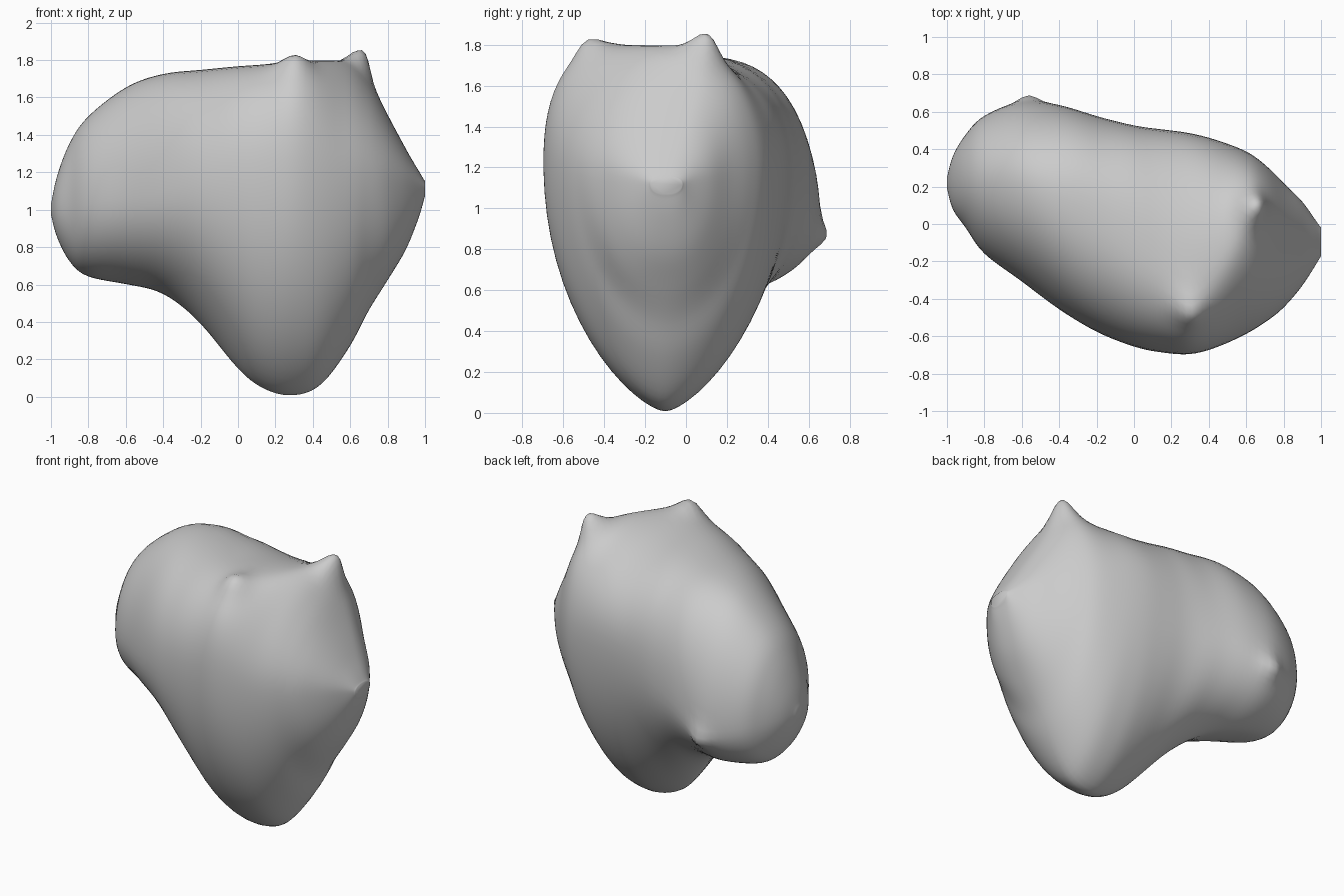
import bpy
import bmesh
import math
from mathutils import Vector

default_cube = bpy.data.objects.get("Cube")
if default_cube:
    bpy.data.objects.remove(default_cube, do_unlink=True)

# Outline stations: x, front y, back y, bottom z, top z, y of crest, y of keel
OUTLINE = [
    (-1, .2, .24, .98, 1.02, .22, .22),
    (-.97, .08, .36, .86, 1.17, .22, .22),
    (-.9, -.02, .48, .72, 1.36, .23, .25),
    (-.8, -.16, .58, .64, 1.5, .23, .28),
    (-.6, -.31, .66, .6, 1.66, .22, .28),
    (-.4, -.46, .64, .55, 1.73, .15, .18),
    (-.2, -.58, .58, .39, 1.75, .05, .05),
    (0, -.66, .53, .14, 1.77, -.1, -.06),
    (.15, -.69, .51, .03, 1.78, -.22, -.1),
    (.3, -.7, .49, 0, 1.8, -.33, -.1),
    (.45, -.66, .45, .06, 1.8, -.2, -.1),
    (.6, -.59, .39, .27, 1.79, 0, -.1),
    (.7, -.53, .32, .46, 1.7, .06, -.1),
    (.8, -.45, .22, .62, 1.51, .02, -.1),
    (.9, -.33, .12, .79, 1.32, -.04, -.1),
    (.97, -.22, .02, .97, 1.2, -.08, -.1),
    (1, -.17, -.02, 1.08, 1.15, -.09, -.1),
]

# Section shape: x, z of front side, z of back side, then the roundness of
# the top front, top back, bottom front and bottom back quarters
SHAPE = [
    (-1, 1, 1, 2, 2, 2, 2),
    (-.6, 1.05, .92, 2.1, 2, 2, 1.5),
    (-.2, 1.13, 1.07, 2.3, 2.4, 1.75, 1.35),
    (0, 1.17, 1.15, 2.4, 2.5, 1.55, 1.25),
    (.3, 1.2, 1.2, 2.5, 2.4, 1.45, 1.45),
    (.67, 1.18, 1.18, 1.8, 1.95, 1.75, 1.85),
    (.85, 1.14, 1.14, 2.2, 2, 2.2, 2.2),
    (1, 1.12, 1.12, 2.3, 2.2, 2.3, 2.3),
]

# Small raised points: position, push and radius
PEAKS = [
    (Vector((.29, -.46, 1.78)), Vector((.01, -.02, .05)), .09),
    (Vector((.65, .08, 1.75)), Vector((.02, .02, .1)), .09),
    (Vector((-.56, .66, .87)), Vector((0, .04, -.01)), .07),
]

STEPS = 5
SIDES = 64


def smooth_station(index, t):
    """Blend neighbouring outline stations along a smooth curve."""
    last = len(OUTLINE) - 1
    before, start, end, after = (
        OUTLINE[min(max(index + offset, 0), last)] for offset in (-1, 0, 1, 2))
    result = []
    for a, b, c, d in zip(before, start, end, after):
        tangent_in, tangent_out = (c - a) / 2, (d - b) / 2
        rise = t * t * (3 - 2 * t)
        result.append(b + (c - b) * rise
                      + tangent_in * t * (1 - t) ** 2
                      - tangent_out * t * t * (1 - t))
    return result


def shape_at(x):
    """Read the section shape at x."""
    for low, high in zip(SHAPE, SHAPE[1:]):
        if x <= high[0]:
            t = max(0, (x - low[0]) / (high[0] - low[0]))
            t = t * t * (3 - 2 * t)
            return [a + (b - a) * t for a, b in zip(low, high)][1:]
    return SHAPE[-1][1:]


def section(station):
    """Four rounded quarters joined at the crest, keel and both sides."""
    x, front, back, bottom, top, crest, keel = station
    z_front, z_back, *roundness = shape_at(x)
    points = []
    for i in range(SIDES):
        angle = math.tau * i / SIDES
        cosine, sine = math.cos(angle), math.sin(angle)
        upper, rear = sine >= 0, cosine >= 0
        power = roundness[(0 if upper else 2) + (1 if rear else 0)]
        # The sides stay round even where the crest or keel is pointed
        across = abs(cosine) ** (2 / power)
        along = abs(sine) ** (2 / max(power, 2))
        middle = crest if upper else keel
        side, side_z = (back, z_back) if rear else (front, z_front)
        tip = top if upper else bottom
        points.append(Vector((x, middle + (side - middle) * across,
                              side_z + (tip - side_z) * along)))
    return points


def raise_peaks(point):
    """Pull the surface out into the small raised points."""
    moved = point.copy()
    for centre, push, radius in PEAKS:
        moved += push * math.exp(-((point - centre).length / radius) ** 2)
    return moved


# Loft the body through all sections
stations = [smooth_station(i, step / STEPS)
            for i in range(len(OUTLINE) - 1) for step in range(STEPS)]
stations.append(OUTLINE[-1])

bm = bmesh.new()
rings = [[bm.verts.new(p) for p in section(s)] for s in stations]
for ring, following in zip(rings, rings[1:]):
    for i in range(SIDES):
        j = (i + 1) % SIDES
        bm.faces.new((ring[i], ring[j], following[j], following[i]))
for end in (rings[0], rings[-1]):
    bm.faces.new(end)

# Relax the surface so the sections flow together, then add the peaks
for _ in range(6):
    bmesh.ops.smooth_vert(bm, verts=bm.verts, factor=.4,
                          use_axis_x=False, use_axis_y=True, use_axis_z=True)
for vert in bm.verts:
    vert.co = raise_peaks(vert.co)
bmesh.ops.recalc_face_normals(bm, faces=bm.faces)

mesh = bpy.data.meshes.new("rounded_body")
bm.to_mesh(mesh)
bm.free()
body = bpy.data.objects.new("rounded_body", mesh)
bpy.context.collection.objects.link(body)

# Plain grey surface
grey = bpy.data.materials.new("plain grey")
grey.use_nodes = True
colour = (.6, .6, .6, 1)
grey.diffuse_color = colour
grey.node_tree.nodes["Principled BSDF"].inputs["Base Color"].default_value = colour
mesh.materials.append(grey)

bpy.ops.object.select_all(action="DESELECT")
body.select_set(True)
bpy.context.view_layer.objects.active = body
bpy.ops.object.shade_smooth_by_angle(angle=math.radians(60))
